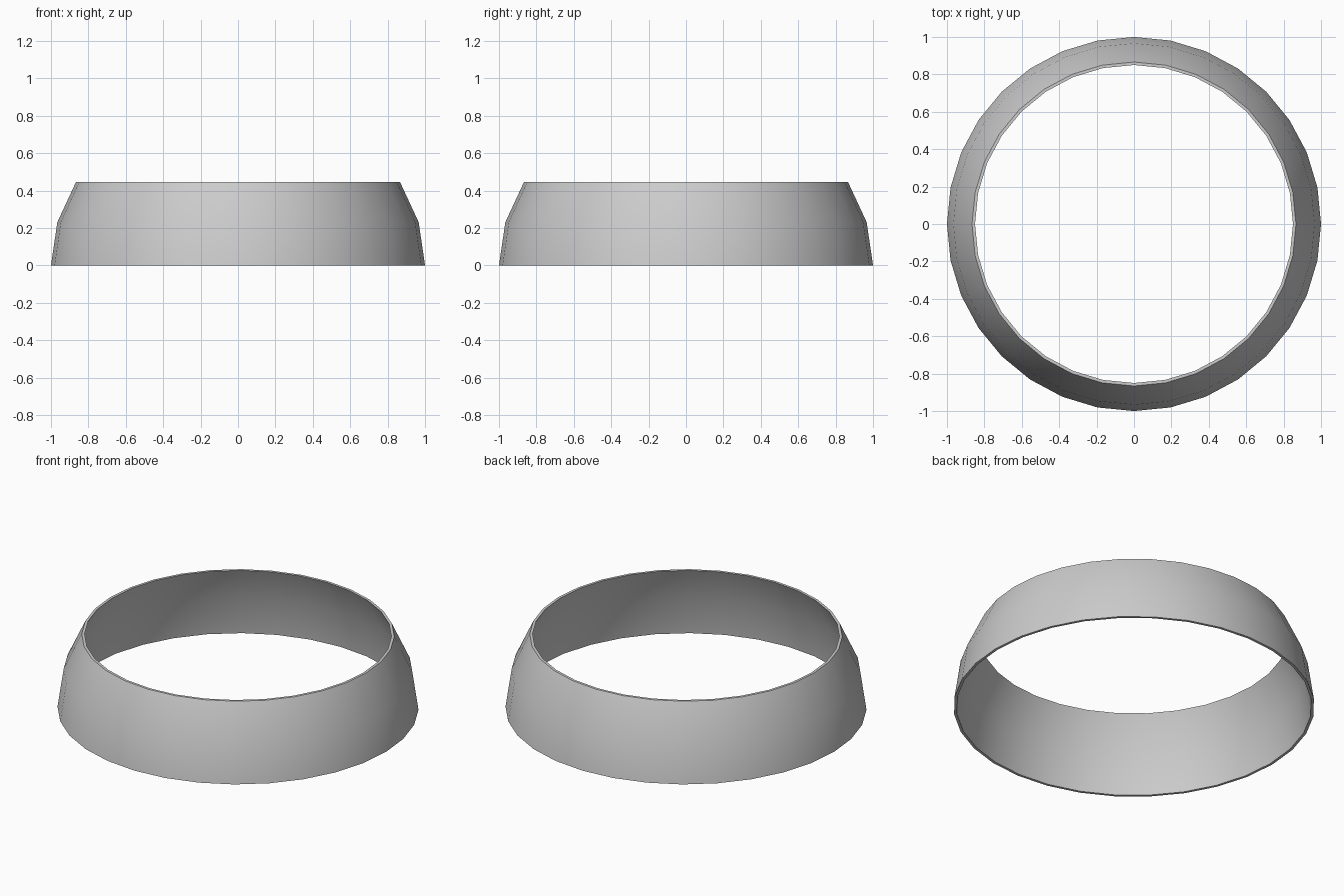
import bpy, bmesh, math

if "Cube" in bpy.data.objects:
    bpy.data.objects.remove(bpy.data.objects["Cube"])

SEGMENTS = 32
HEIGHT = 0.446
WALL = 0.016

# Closed wall cross-section (radius, z): outer dome band, then inner face
lats = [math.radians(a) for a in (0, 15, 30)]
z_scale = HEIGHT / math.sin(lats[-1])
outer = [(math.cos(a), z_scale * math.sin(a)) for a in lats]
inner = [(r - WALL, z) for r, z in reversed(outer)]
profile = outer + inner

# Band: spin the cross-section around z
bm = bmesh.new()
rings = []
for i in range(SEGMENTS):
    t = 2 * math.pi * i / SEGMENTS
    rings.append([bm.verts.new((r * math.cos(t), r * math.sin(t), z)) for r, z in profile])
n = len(profile)
for i in range(SEGMENTS):
    a, b = rings[i], rings[(i + 1) % SEGMENTS]
    for j in range(n):
        k = (j + 1) % n
        bm.faces.new((a[j], b[j], b[k], a[k]))
bmesh.ops.recalc_face_normals(bm, faces=bm.faces)

mesh = bpy.data.meshes.new("domed_ring")
bm.to_mesh(mesh)
bm.free()
ring = bpy.data.objects.new("domed_ring", mesh)
bpy.context.collection.objects.link(ring)

# Smooth walls, sharp rims
bpy.context.view_layer.objects.active = ring
ring.select_set(True)
bpy.ops.object.shade_smooth_by_angle(angle=math.radians(30))
